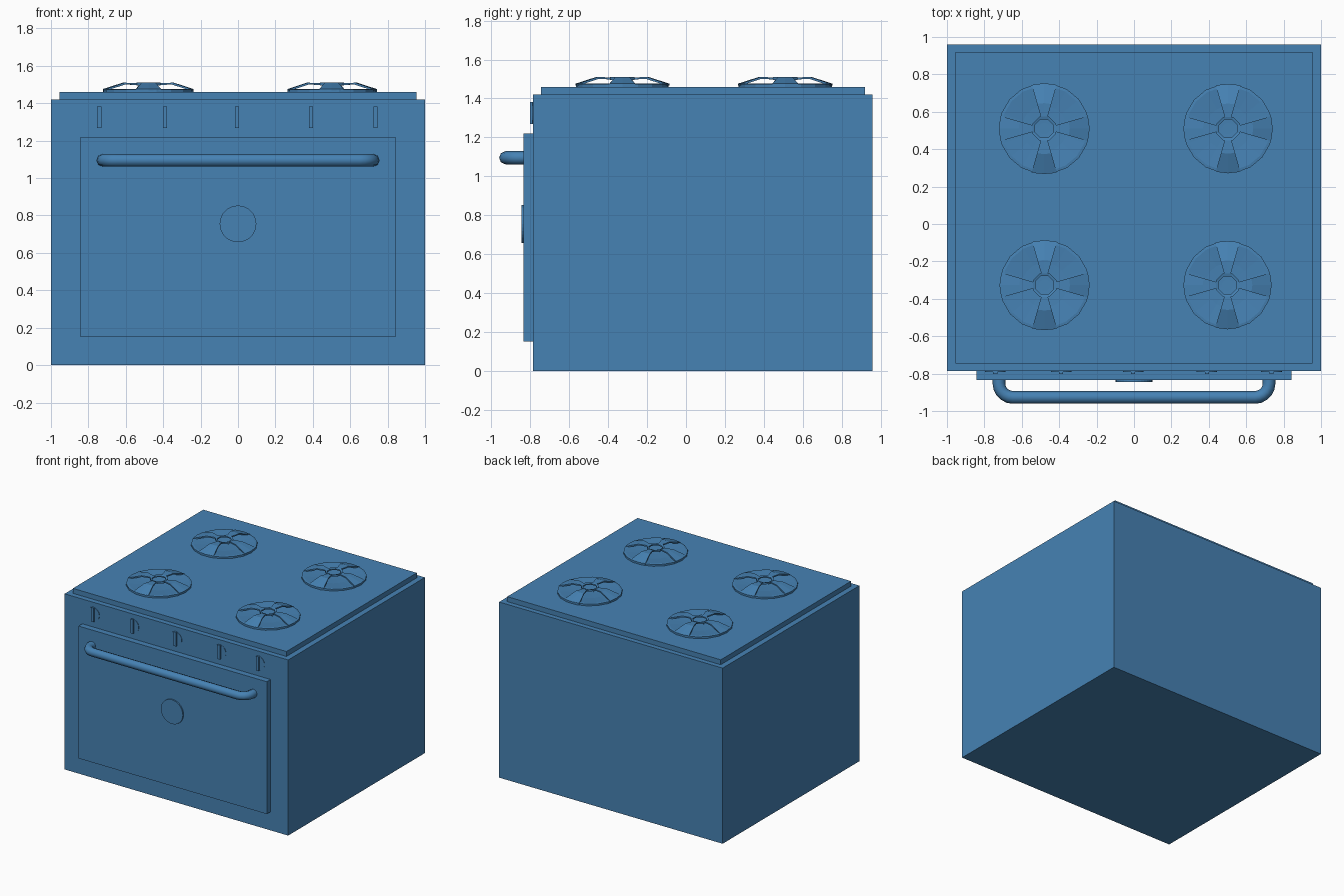
import bpy, bmesh
from math import sin, cos, pi, radians
from mathutils import Matrix

if "Cube" in bpy.data.objects:
    bpy.data.objects.remove(bpy.data.objects["Cube"])

blue = bpy.data.materials.new("steel_blue")
blue.use_nodes = True
colour = (0.061, 0.223, 0.456, 1)
blue.diffuse_color = colour
blue.node_tree.nodes["Principled BSDF"].inputs["Base Color"].default_value = colour


def finish(name, bm):
    bmesh.ops.recalc_face_normals(bm, faces=bm.faces)
    mesh = bpy.data.meshes.new(name)
    bm.to_mesh(mesh)
    bm.free()
    mesh.materials.append(blue)
    obj = bpy.data.objects.new(name, mesh)
    bpy.context.collection.objects.link(obj)
    return obj


def box(name, x, y, z):
    bm = bmesh.new()
    bmesh.ops.create_cube(bm, size=1)
    for v in bm.verts:
        v.co = [lo + (c + 0.5) * (hi - lo) for c, (lo, hi) in zip(v.co, (x, y, z))]
    return finish(name, bm)


def front_disc(name, x, z, radius, back, front, sides):
    bm = bmesh.new()
    place = Matrix.Translation((x, (back + front) / 2, z)) @ Matrix.Rotation(pi / 2, 4, "X")
    bmesh.ops.create_cone(bm, cap_ends=True, segments=sides, radius1=radius,
                          radius2=radius, depth=back - front, matrix=place)
    return finish(name, bm)


def sweep(bm, profile, start, end, steps):
    """Revolve a closed (radius, height) profile from start to end angle."""
    full = abs(end - start - 2 * pi) < 0.001
    rings = []
    for i in range(steps if full else steps + 1):
        a = start + (end - start) * i / steps
        rings.append([bm.verts.new((r * cos(a), r * sin(a), z)) for r, z in profile])
    n = len(profile)
    for i in range(steps):
        p, q = rings[i], rings[(i + 1) % len(rings)]
        for j in range(n):
            k = (j + 1) % n
            bm.faces.new((p[j], q[j], q[k], p[k]))
    if not full:
        bm.faces.new(rings[0])
        bm.faces.new(rings[-1])


# Cabinet, cooktop and oven door
box("cabinet", (-1, 1), (-0.787, 0.96), (0, 1.42))
box("cooktop", (-0.955, 0.955), (-0.745, 0.92), (1.42, 1.46))
box("oven_door", (-0.842, 0.842), (-0.835, -0.787), (0.15, 1.22))
front_disc("door_disc", 0, 0.755, 0.098, -0.835, -0.845, 32)

# Control knobs: a thin disc with a raised grip
for i, x in enumerate((-0.742, -0.39, -0.005, 0.39, 0.735)):
    front_disc(f"knob_disc_{i}", x, 1.325, 0.055, -0.786, -0.79, 24)
    box(f"knob_grip_{i}", (x - 0.011, x + 0.011), (-0.802, -0.787), (1.268, 1.382))

# Door handle: a tube with rounded corners
bend, x_leg, y_bar = 0.075, 0.722, -0.927
half = [(x_leg, -0.83)]
for i in range(6):
    a = pi / 2 * i / 5
    half.append((x_leg - bend + bend * cos(a), y_bar + bend - bend * sin(a)))
path = half + [(-x, y) for x, y in reversed(half)]
curve = bpy.data.curves.new("door_handle", "CURVE")
curve.dimensions = "3D"
curve.bevel_depth = 0.034
curve.bevel_resolution = 2
curve.use_fill_caps = True
spline = curve.splines.new("POLY")
spline.points.add(len(path) - 1)
for point, (x, y) in zip(spline.points, path):
    point.co = (x, y, 1.095, 1)
curve.materials.append(blue)
handle = bpy.data.objects.new("door_handle", curve)
bpy.context.collection.objects.link(handle)

# Burners: shallow pan, four sloping arms and a centre ring
pan = [(0.24, 0), (0.24, 0.014), (0.225, 0.016), (0.12, 0.007), (0.03, 0.004), (0.03, 0)]
arm = [(0.24, 0.006), (0.24, 0.016), (0.135, 0.05), (0.06, 0.048), (0.06, 0.038), (0.13, 0.04)]
hub = [(0.068, 0.036), (0.068, 0.05), (0.052, 0.046), (0.052, 0.036)]
spread = radians(16)
for i, (x, y, r) in enumerate(((-0.48, 0.51, 0.243), (0.503, 0.51, 0.239),
                               (-0.478, -0.327, 0.241), (0.5, -0.327, 0.236))):
    bm = bmesh.new()
    sweep(bm, pan, 0, 2 * pi, 18)
    sweep(bm, hub, pi / 8, pi / 8 + 2 * pi, 8)
    for k in range(4):
        sweep(bm, arm, k * pi / 2 - spread, k * pi / 2 + spread, 2)
    burner = finish(f"burner_{i}", bm)
    burner.location = (x, y, 1.46)
    burner.scale = (r / 0.24, r / 0.24, 1)
